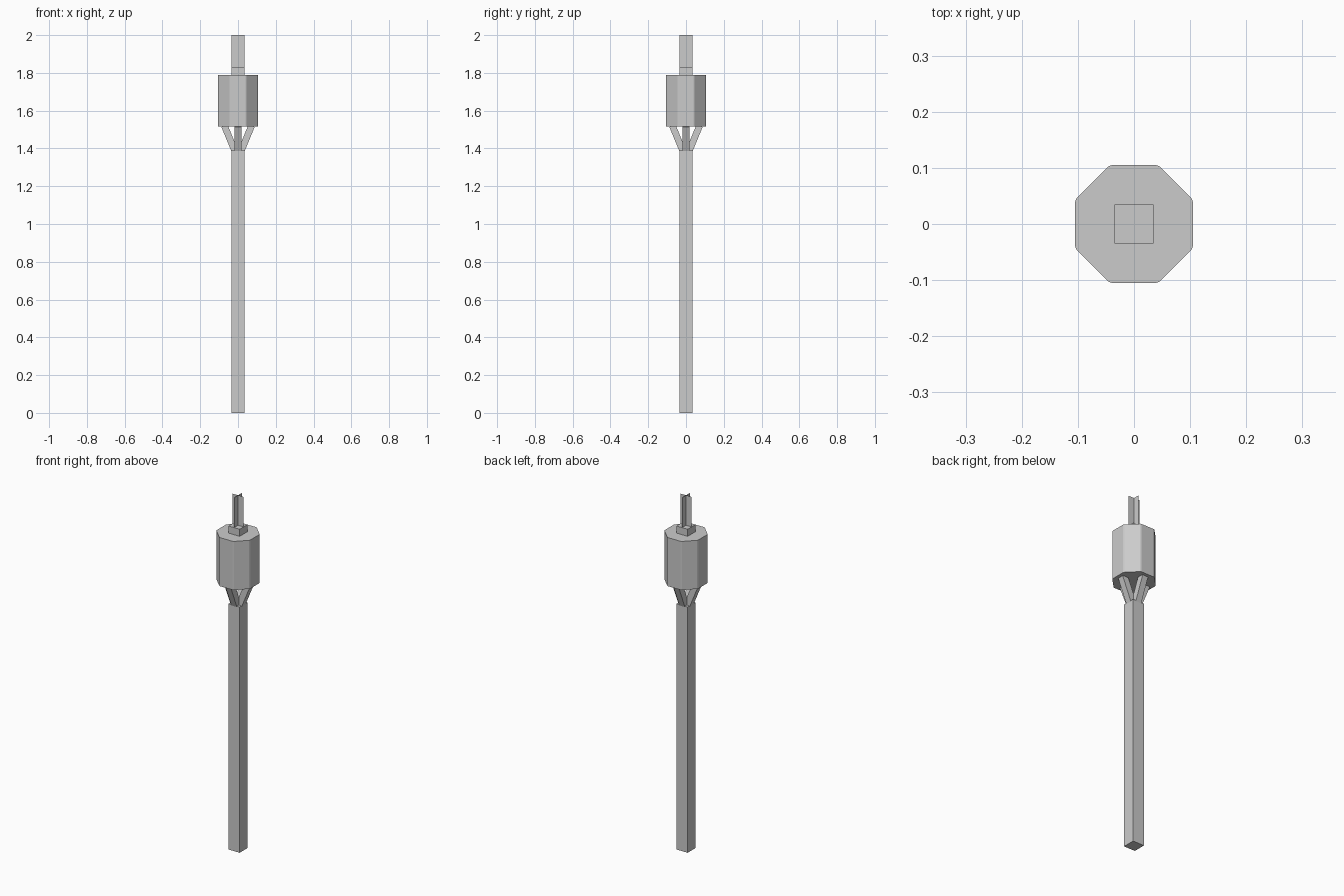
import bpy
import math
from mathutils import Matrix, Vector

cube = bpy.data.objects.get("Cube")
if cube:
    bpy.data.objects.remove(cube)

# Single plain grey
grey = bpy.data.materials.new("plain grey")
grey.use_nodes = True
colour = (0.6, 0.6, 0.6, 1)
grey.diffuse_color = colour
grey.node_tree.nodes["Principled BSDF"].inputs["Base Color"].default_value = colour

WIDTH = 0.07        # post, cap and fin width
POST_TOP = 1.39
DRUM_BOTTOM, DRUM_TOP = 1.515, 1.79
CAP_TOP = 1.83


def finish(name):
    obj = bpy.context.object
    obj.name = name
    obj.data.materials.append(grey)
    return obj


def block(name, width, bottom, top):
    """Square upright block on the centre line."""
    bpy.ops.mesh.primitive_cube_add(size=1, location=(0, 0, (bottom + top) / 2))
    obj = finish(name)
    obj.data.transform(Matrix.Diagonal((width, width, top - bottom, 1)))
    return obj


# Post and cap
block("post", WIDTH, 0, POST_TOP)
block("cap", WIDTH, DRUM_TOP, CAP_TOP)

# Eight-sided drum with slightly softened upright edges
apothem = 0.105
bpy.ops.mesh.primitive_cylinder_add(
    vertices=8, radius=apothem / math.cos(math.pi / 8),
    depth=DRUM_TOP - DRUM_BOTTOM, location=(0, 0, (DRUM_TOP + DRUM_BOTTOM) / 2))
drum = finish("drum")
drum.data.transform(Matrix.Rotation(math.pi / 8, 4, "Z"))
weights = drum.data.attributes.new("bevel_weight_edge", "FLOAT", "EDGE")
for edge in drum.data.edges:
    a, b = (drum.data.vertices[i].co for i in edge.vertices)
    weights.data[edge.index].value = 1.0 if abs(a.z - b.z) > 0.1 else 0.0
bevel = drum.modifiers.new("soft edges", "BEVEL")
bevel.limit_method = "WEIGHT"
bevel.width = 0.004
bevel.segments = 1

# Four leaning struts between post and drum
start, end = Vector((0.018, 0, POST_TOP)), Vector((0.072, 0, 1.52))
lean = end - start
for i, side in enumerate(("left", "back", "right", "front")):
    strut = block(side + "_strut", WIDTH / 2, 0, lean.length)
    strut.location = (0, 0, 0)
    turn = Matrix.Rotation(i * math.pi / 2, 4, "Z")
    tilt = Matrix.Rotation(math.atan2(lean.x, lean.z), 4, "Y")
    strut.data.transform(turn @ Matrix.Translation((start + end) / 2) @ tilt)

# Two crossed flat fins on the cap
for i, name in enumerate(("wide_fin", "deep_fin")):
    bpy.ops.mesh.primitive_plane_add(size=1, location=(0, 0, (CAP_TOP + 2) / 2))
    fin = finish(name)
    fin.data.transform(Matrix.Rotation(i * math.pi / 2, 4, "Z")
                       @ Matrix.Rotation(math.pi / 2, 4, "X")
                       @ Matrix.Diagonal((WIDTH, 2 - CAP_TOP, 1, 1)))
